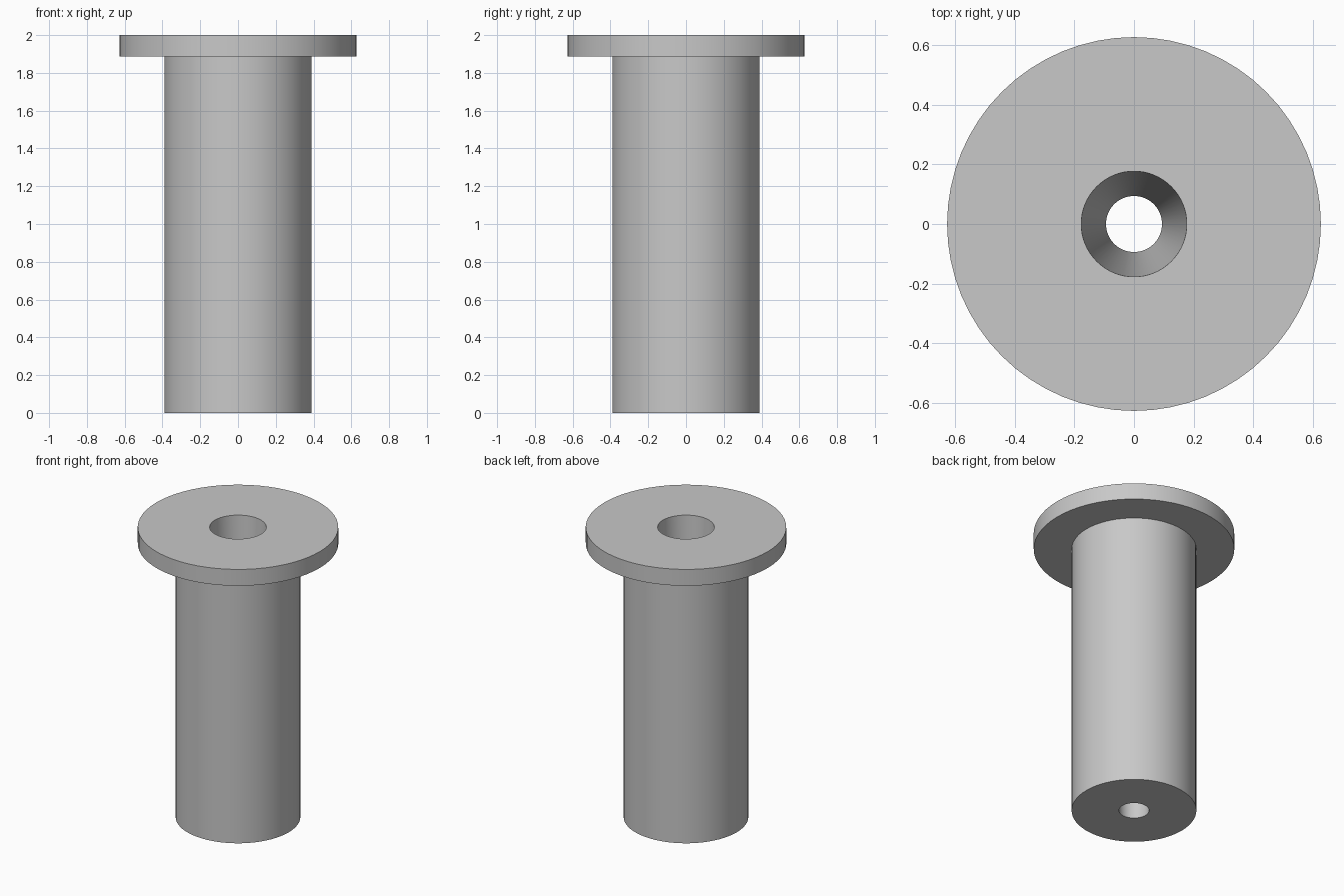
import bpy
import bmesh
from math import pi, radians

old = bpy.data.objects.get("Cube")
if old:
    bpy.data.objects.remove(old, do_unlink=True)

SEGMENTS = 64

# Single grey material
grey = bpy.data.materials.new("light grey")
grey.use_nodes = True
colour = (0.58, 0.58, 0.58, 1)
grey.diffuse_color = colour
grey.node_tree.nodes["Principled BSDF"].inputs["Base Color"].default_value = colour


def lathe(name, profile):
    """Spin a closed (radius, height) profile around the z axis."""
    bm = bmesh.new()
    verts = [bm.verts.new((r, 0, z)) for r, z in profile]
    edges = [bm.edges.new((a, b)) for a, b in zip(verts, verts[1:] + verts[:1])]
    bmesh.ops.spin(bm, geom=verts + edges, axis=(0, 0, 1), cent=(0, 0, 0),
                   angle=2 * pi, steps=SEGMENTS, use_merge=True)
    bmesh.ops.remove_doubles(bm, verts=bm.verts, dist=1e-4)
    bmesh.ops.recalc_face_normals(bm, faces=bm.faces)
    mesh = bpy.data.meshes.new(name)
    bm.to_mesh(mesh)
    bm.free()
    mesh.materials.append(grey)
    obj = bpy.data.objects.new(name, mesh)
    bpy.context.collection.objects.link(obj)
    return obj


# Flanged sleeve: tapered bore, wide top flange, straight body
bushing = lathe("flanged_bushing", [
    (0.094, 0), (0.39, 0), (0.39, 1.887),
    (0.627, 1.887), (0.627, 2), (0.177, 2),
])

bpy.ops.object.select_all(action="DESELECT")
bushing.select_set(True)
bpy.context.view_layer.objects.active = bushing
bpy.ops.object.shade_smooth_by_angle(angle=radians(30))
